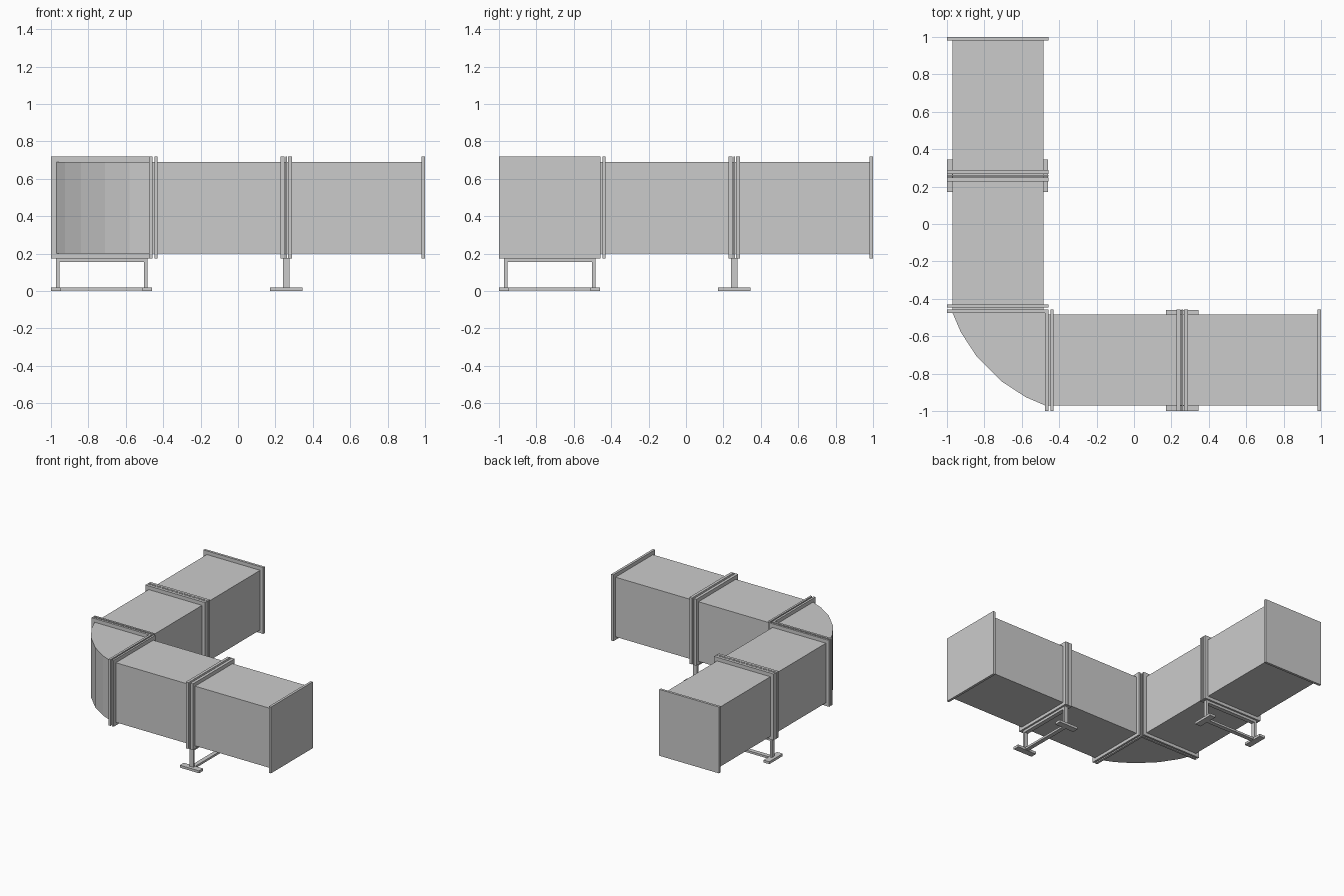
import bpy, bmesh, math
from mathutils import Vector

if "Cube" in bpy.data.objects:
    bpy.data.objects.remove(bpy.data.objects["Cube"])

DUCT = (-0.97, -0.485)      # cross-section range of the duct
FLANGE = (-1.0, -0.457)     # cross-section range of the flanges
DZ, FZ = (0.2, 0.69), (0.175, 0.72)


def mesh_object(name, bm):
    bmesh.ops.recalc_face_normals(bm, faces=bm.faces)
    me = bpy.data.meshes.new(name)
    bm.to_mesh(me)
    bm.free()
    ob = bpy.data.objects.new(name, me)
    bpy.context.collection.objects.link(ob)
    return ob


def box(name, along, across, z, leg):
    """Box on a leg: 'along' runs down the leg, 'across' is its width."""
    x, y = (along, across) if leg == "x" else (across, along)
    bm = bmesh.new()
    bmesh.ops.create_cube(bm, size=1)
    for v in bm.verts:
        v.co = Vector(r[0] + (c + 0.5) * (r[1] - r[0]) for r, c in zip((x, y, z), v.co))
    return mesh_object(f"{name}_{leg}", bm)


for leg in "xy":
    # duct lengths
    box("inner_duct", (-0.475, 0.25), DUCT, DZ, leg)
    box("outer_duct", (0.25, 0.985), DUCT, DZ, leg)

    # flanges at elbow, middle joint and open end
    for name, a, b in (("elbow_flange", -0.476, -0.458), ("inner_flange", -0.447, -0.431),
                       ("joint_flange_a", 0.226, 0.249), ("joint_gasket", 0.253, 0.263),
                       ("joint_flange_b", 0.267, 0.29), ("end_flange", 0.98, 1.0)):
        box(name, (a, b), FLANGE, FZ, leg)

    # support stand under the joint
    mid = sum(FLANGE) / 2
    box("stand_top_bar", (0.24, 0.275), (mid - 0.235, mid + 0.235), (0.155, 0.175), leg)
    box("stand_bottom_bar", (0.24, 0.275), (mid - 0.235, mid + 0.235), (0.003, 0.02), leg)
    for i, s in enumerate((-1, 1)):
        c = mid + s * 0.235
        box(f"stand_post_{i}", (0.24, 0.275), (c - 0.009, c + 0.009), (0.02, 0.176), leg)
        c = mid + s * 0.244
        box(f"stand_foot_{i}", (0.17, 0.345), (c - 0.026, c + 0.026), (0.0, 0.02), leg)

# elbow with a faceted outer curve
half = [(-0.97, -0.475), (-0.925, -0.58), (-0.84, -0.71)]
profile = half + [(y, x) for x, y in reversed(half)] + [(-0.475, -0.475)]
bm = bmesh.new()
face = bm.faces.new([bm.verts.new((x, y, DZ[0])) for x, y in profile])
ext = bmesh.ops.extrude_face_region(bm, geom=[face], use_keep_orig=True)
bmesh.ops.translate(bm, vec=(0, 0, DZ[1] - DZ[0]),
                    verts=[g for g in ext["geom"] if isinstance(g, bmesh.types.BMVert)])
mesh_object("elbow", bm)
